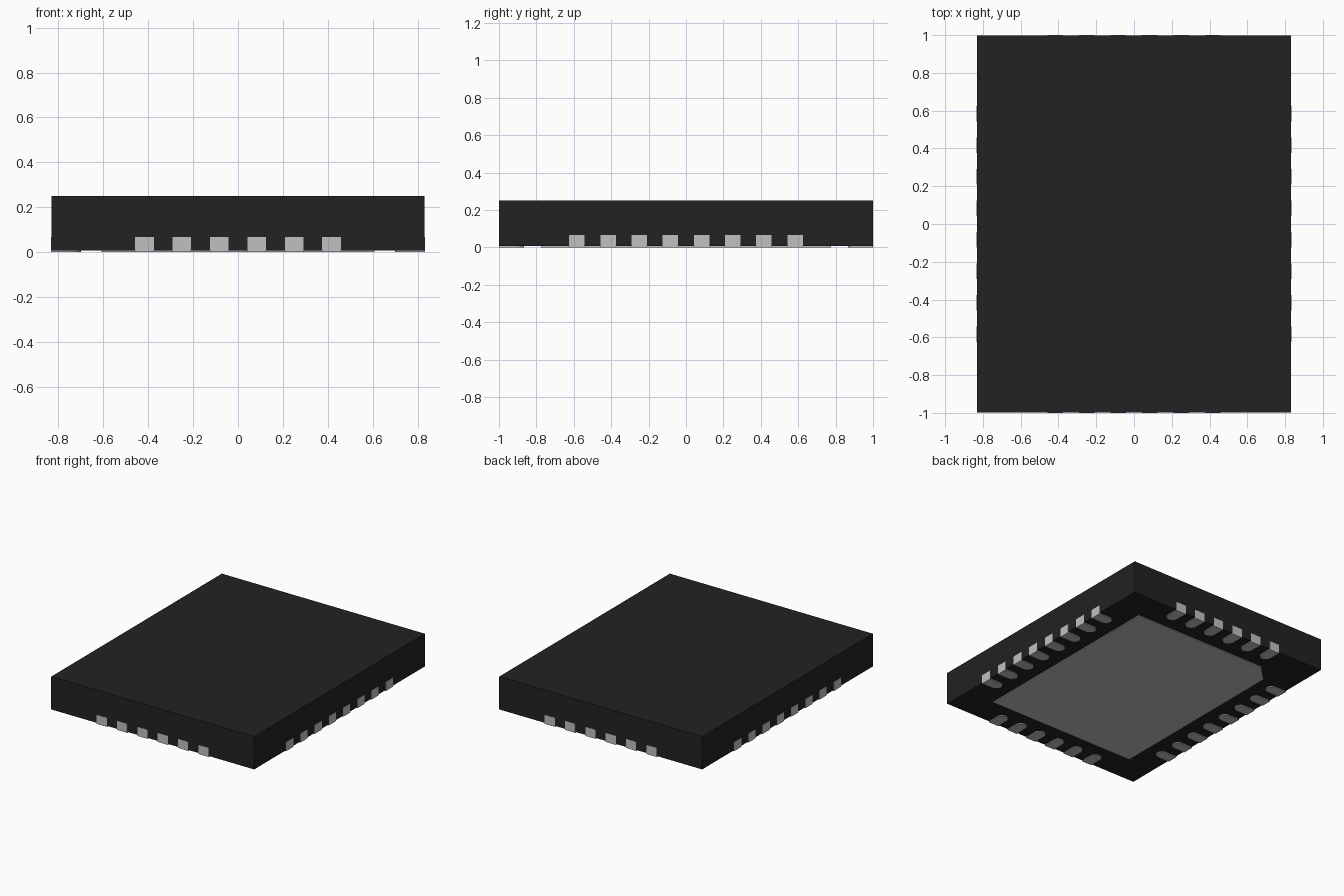
import bpy, bmesh, math
from mathutils import Matrix, Vector

cube = bpy.data.objects.get("Cube")
if cube:
    bpy.data.objects.remove(cube, do_unlink=True)

HALF_X, HALF_Y, HEIGHT = 0.833, 1.0, 0.25
STANDOFF = 0.007
PITCH, PAD_W, PAD_L, PAD_H = 1 / 6, 0.083, 0.133, 0.067


def make_material(name, rgb, roughness):
    mat = bpy.data.materials.new(name)
    mat.use_nodes = True
    colour = (*rgb, 1)
    mat.diffuse_color = colour
    bsdf = mat.node_tree.nodes["Principled BSDF"]
    bsdf.inputs["Base Color"].default_value = colour
    bsdf.inputs["Roughness"].default_value = roughness
    return mat


def make_prism(name, outline, z0, z1, mat, matrix=Matrix()):
    """Extrude a flat outline from z0 up to z1."""
    bm = bmesh.new()
    face = bm.faces.new([bm.verts.new((x, y, z0)) for x, y in outline])
    top = bmesh.ops.extrude_face_region(bm, geom=[face])["geom"]
    verts = [g for g in top if isinstance(g, bmesh.types.BMVert)]
    bmesh.ops.translate(bm, verts=verts, vec=(0, 0, z1 - z0))
    bmesh.ops.transform(bm, matrix=matrix, verts=bm.verts)
    bmesh.ops.recalc_face_normals(bm, faces=bm.faces)
    mesh = bpy.data.meshes.new(name)
    bm.to_mesh(mesh)
    bm.free()
    mesh.materials.append(mat)
    obj = bpy.data.objects.new(name, mesh)
    bpy.context.collection.objects.link(obj)
    return obj


plastic = make_material("black plastic", (0.016, 0.016, 0.016), 0.6)
metal = make_material("tinned metal", (0.53, 0.53, 0.53), 0.4)

# Moulded body, a hair inside the terminal faces
bx, by = HALF_X - 0.001, HALF_Y - 0.001
make_prism("body", [(-bx, -by), (bx, -by), (bx, by), (-bx, by)],
           STANDOFF, HEIGHT, plastic)

# Central underside pad with one chamfered corner
px, py, cut = 0.608, 0.775, 0.12
make_prism("thermal_pad",
           [(-px, -py), (px, -py), (px, py), (-px + cut, py), (-px, py - cut)],
           0, STANDOFF + 0.01, metal)

# Terminal outline: flat outer end at the origin, rounded inner end towards +y
r = PAD_W / 2
terminal = [(-r, 0), (r, 0)]
for i in range(13):
    a = math.pi * i / 12
    terminal.append((r * math.cos(a), PAD_L - r + r * math.sin(a)))

# Rows of terminals around the four sides
rows = [("front", 0, HALF_Y, 6), ("left", 90, HALF_X, 8),
        ("back", 180, HALF_Y, 6), ("right", 270, HALF_X, 8)]
for side, angle, reach, count in rows:
    turn = Matrix.Rotation(math.radians(angle), 4, "Z")
    for i in range(count):
        along = (i - (count - 1) / 2) * PITCH
        place = turn @ Matrix.Translation(Vector((along, -reach, 0)))
        make_prism(f"{side}_terminal_{i + 1}", terminal, 0, PAD_H, metal, place)
